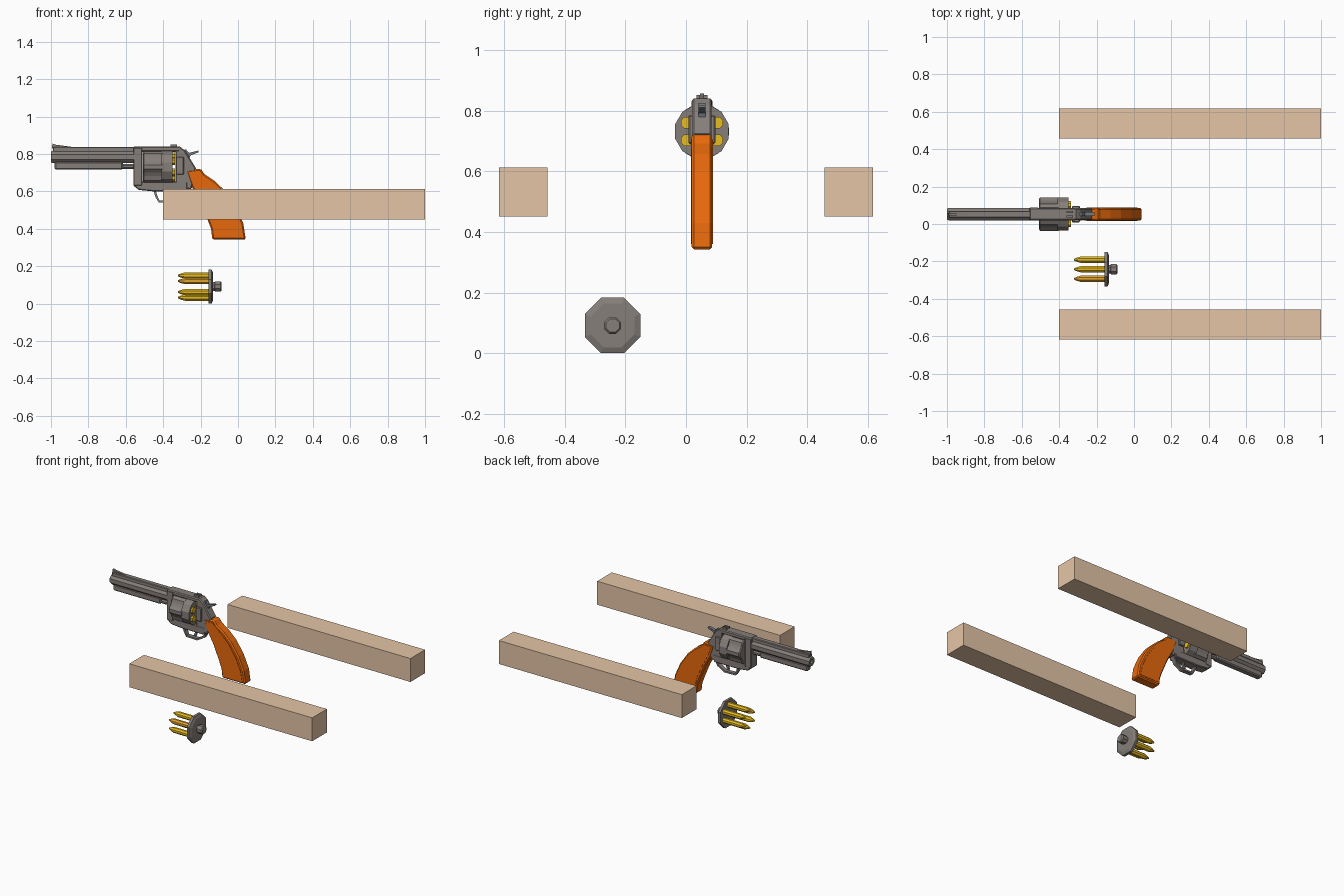
import bpy, bmesh, math
from mathutils import Vector

if "Cube" in bpy.data.objects:
    bpy.data.objects.remove(bpy.data.objects["Cube"])

GY = 0.0525   # centre plane of the main prop


def material(name, rgb):
    m = bpy.data.materials.new(name)
    m.diffuse_color = (*rgb, 1)
    m.use_nodes = True
    m.node_tree.nodes["Principled BSDF"].inputs["Base Color"].default_value = m.diffuse_color
    return m


STEEL = material("grey steel", (0.235, 0.21, 0.195))
BLUED = material("blued steel", (0.17, 0.19, 0.21))
ORANGE = material("orange wood", (0.85, 0.15, 0.004))
GOLD = material("brass", (0.80, 0.50, 0.015))
AMBER = material("amber brass", (0.78, 0.38, 0.03))
TAN = material("tan", (0.78, 0.56, 0.38))


def finish(name, bm, mat, bevel=0):
    bmesh.ops.recalc_face_normals(bm, faces=bm.faces[:])
    me = bpy.data.meshes.new(name)
    bm.to_mesh(me)
    bm.free()
    me.materials.append(mat)
    ob = bpy.data.objects.new(name, me)
    bpy.context.collection.objects.link(ob)
    if bevel:
        mod = ob.modifiers.new("bevel", 'BEVEL')
        mod.width = bevel
        mod.segments = 1
        mod.limit_method = 'ANGLE'
        mod.angle_limit = math.radians(50)
    return ob


def prism(name, pts, half, mat, bevel=0, y=GY):
    """Side profile in x, z extruded to both sides of y."""
    bm = bmesh.new()
    a = [bm.verts.new((x, y - half, z)) for x, z in pts]
    b = [bm.verts.new((x, y + half, z)) for x, z in pts]
    bm.faces.new(a)
    bm.faces.new(b)
    for i in range(len(pts)):
        j = (i + 1) % len(pts)
        bm.faces.new((a[i], a[j], b[j], b[i]))
    return finish(name, bm, mat, bevel)


def block(name, x0, x1, z0, z1, half, mat, bevel=0, y=GY):
    return prism(name, [(x0, z0), (x1, z0), (x1, z1), (x0, z1)], half, mat, bevel, y)


def turned(name, profile, y, z, sides, mat, flute=None):
    """Stack of rings along x; flute(angle index) scales the radius."""
    bm = bmesh.new()
    rings = []
    for x, r in profile:
        ring = []
        for i in range(sides):
            t = 2 * math.pi * (i + 0.5) / sides
            s = r * (flute(i) if flute else 1)
            ring.append(bm.verts.new((x, y + s * math.cos(t), z + s * math.sin(t))))
        rings.append(ring)
    for p, q in zip(rings, rings[1:]):
        for i in range(sides):
            j = (i + 1) % sides
            bm.faces.new((p[i], p[j], q[j], q[i]))
    bm.faces.new(rings[0])
    bm.faces.new(rings[-1])
    return finish(name, bm, mat)


def strip(name, path, thick, half, mat):
    """Flat band following a path in x, z."""
    outer, inner = [], []
    pts = [Vector(p) for p in path]
    for i, p in enumerate(pts):
        d = (pts[min(i + 1, len(pts) - 1)] - pts[max(i - 1, 0)]).normalized()
        n = Vector((-d.y, d.x)) * thick / 2
        outer.append(p + n)
        inner.append(p - n)
    bm = bmesh.new()
    rows = [[bm.verts.new((p.x, GY + s, p.y)) for p in line]
            for line, s in ((outer, -half), (outer, half), (inner, half), (inner, -half))]
    for r in range(4):
        u, v = rows[r], rows[(r + 1) % 4]
        for i in range(len(pts) - 1):
            bm.faces.new((u[i], u[i + 1], v[i + 1], v[i]))
    for e in (0, -1):
        bm.faces.new([row[e] for row in rows])
    return finish(name, bm, mat)


def hexagon(r):
    return [(r * math.sin(i * math.pi / 3), r * math.cos(i * math.pi / 3)) for i in range(6)]


# two long tan blocks
for side, label in ((-1, "front"), (1, "back")):
    block(label + "_arm_block", -0.4, 1.0, 0.45, 0.612, 0.08, TAN, y=side * 0.537)

# barrel with bore, top rib, lower lug, ejector rod and front sight
turned("barrel", [(-0.97, 0.016), (-1.0, 0.016), (-1.0, 0.031), (-0.99, 0.036),
                  (-0.55, 0.036)], GY, 0.785, 8, STEEL)
block("top_rib", -0.99, -0.55, 0.81, 0.838, 0.018, STEEL, 0.004)
block("barrel_lug", -0.98, -0.615, 0.717, 0.76, 0.022, STEEL, 0.007)
turned("ejector_rod", [(-0.62, 0.015), (-0.54, 0.015)], GY, 0.733, 8, STEEL)
prism("front_sight", [(-0.995, 0.83), (-0.992, 0.856), (-0.975, 0.85), (-0.87, 0.836)],
      0.007, STEEL)

# frame around the cylinder window
block("top_strap", -0.56, -0.31, 0.812, 0.84, 0.033, STEEL, 0.006)
block("frame_front", -0.56, -0.51, 0.63, 0.835, 0.035, STEEL, 0.005)
prism("frame_bottom", [(-0.56, 0.632), (-0.53, 0.608), (-0.45, 0.6), (-0.27, 0.6),
                       (-0.27, 0.652), (-0.56, 0.652)], 0.033, STEEL, 0.005)
prism("frame_rear", [(-0.335, 0.62), (-0.25, 0.61), (-0.235, 0.66), (-0.225, 0.725),
                     (-0.262, 0.785), (-0.285, 0.82), (-0.31, 0.84), (-0.335, 0.84)],
      0.032, STEEL, 0.006)
for s in (-1, 1):
    block("recoil_shield", -0.332, -0.29, 0.69, 0.785, 0.008, STEEL, 0.004, GY + s * 0.036)
    block("rear_sight", -0.36, -0.325, 0.838, 0.852, 0.006, STEEL, y=GY + s * 0.012)

# cylinder: plain rear band, fluted front, brass rims behind
turned("cylinder_rear", [(-0.41, 0.0915), (-0.35, 0.0915)], GY, 0.731, 12, STEEL)
turned("cylinder_front", [(-0.508, 0.082), (-0.502, 0.09), (-0.405, 0.09)],
       GY, 0.731, 24, STEEL, lambda i: 0.87 if i % 4 in (1, 2) else 1)
for y, z in hexagon(0.058):
    turned("chamber_rim", [(-0.352, 0.021), (-0.338, 0.021)], GY + y, 0.731 + z, 8, GOLD)

# hammer, trigger and guard
prism("hammer", [(-0.30, 0.77), (-0.262, 0.765), (-0.255, 0.792), (-0.21, 0.81),
                 (-0.212, 0.819), (-0.262, 0.806), (-0.278, 0.825), (-0.30, 0.82)],
      0.011, BLUED)
strip("trigger", [(-0.36, 0.62), (-0.352, 0.59), (-0.365, 0.56)], 0.014, 0.007, STEEL)
strip("trigger_guard", [(-0.45, 0.62), (-0.437, 0.575), (-0.422, 0.547), (-0.34, 0.545),
                        (-0.29, 0.575), (-0.262, 0.63)], 0.012, 0.014, STEEL)

# curved grip with slightly raised side panels
grip = [(-0.278, 0.712), (-0.2, 0.722), (-0.178, 0.692), (-0.125, 0.656), (-0.07, 0.604),
        (-0.013, 0.522), (0.028, 0.43), (0.042, 0.342), (-0.137, 0.342), (-0.144, 0.4),
        (-0.167, 0.46), (-0.205, 0.55), (-0.25, 0.63)]
prism("grip", grip, 0.034, ORANGE, 0.008)
panel = [(-0.255, 0.699), (-0.207, 0.704), (-0.135, 0.64), (-0.085, 0.592), (-0.03, 0.51),
         (0.008, 0.425), (0.02, 0.36), (-0.122, 0.36), (-0.147, 0.465), (-0.187, 0.555),
         (-0.23, 0.635)]
prism("grip_panels", panel, 0.0365, ORANGE)

# loader disc with knob and six brass rounds
LY, LZ = -0.242, 0.0915
turned("loader_disc", [(-0.158, 0.099), (-0.141, 0.099), (-0.133, 0.078)], LY, LZ, 8, STEEL)
turned("loader_knob", [(-0.137, 0.025), (-0.125, 0.025), (-0.123, 0.03), (-0.094, 0.03),
                       (-0.088, 0.024)], LY, LZ, 8, STEEL)
for y, z in hexagon(0.059):
    mat = AMBER if y < -0.01 and z > 0 else GOLD
    turned("brass_round", [(-0.322, 0.004), (-0.305, 0.012), (-0.283, 0.0185),
                           (-0.156, 0.0185)], LY + y, LZ + z, 8, mat)
